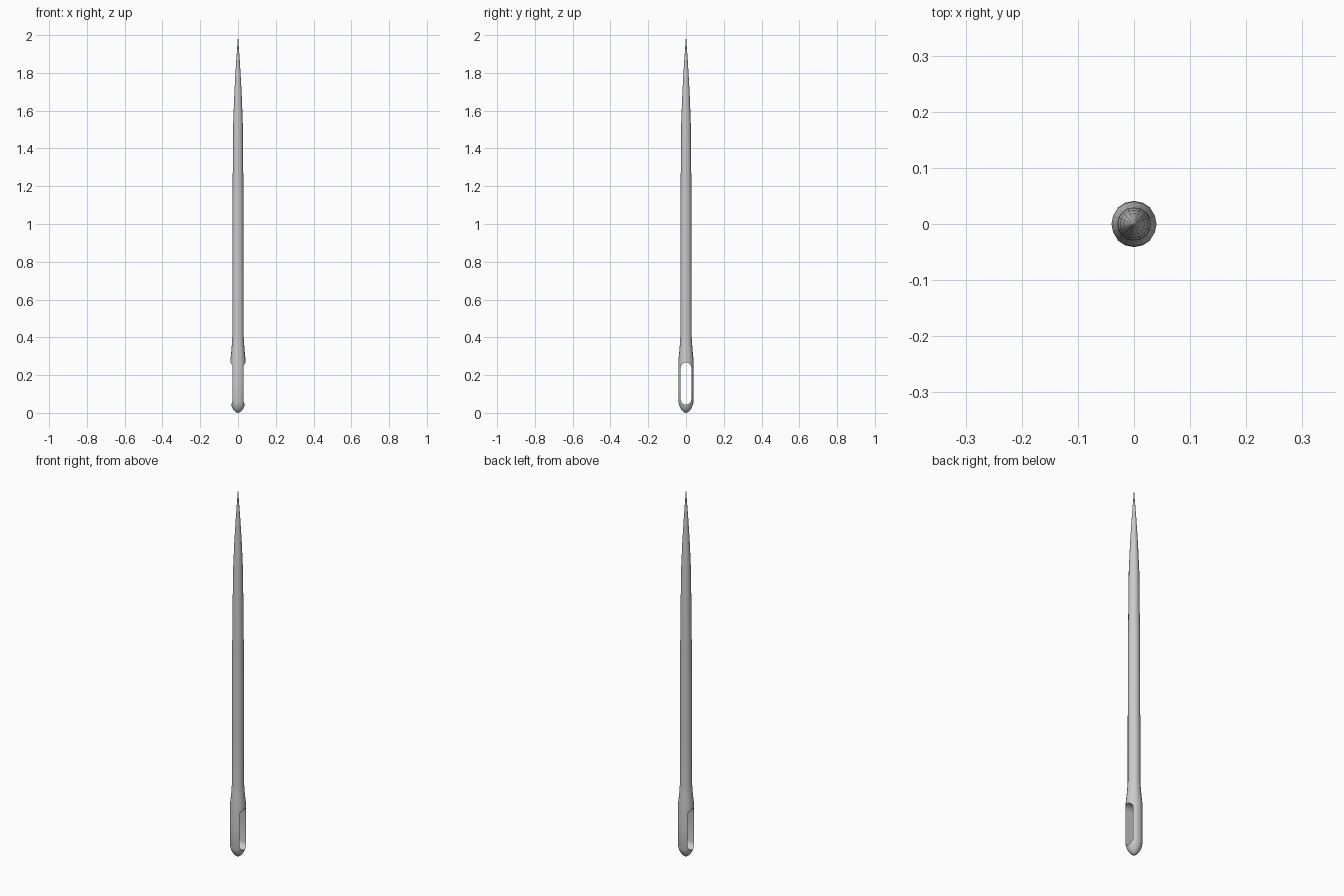
import bpy, bmesh, math

if "Cube" in bpy.data.objects:
    bpy.data.objects.remove(bpy.data.objects["Cube"])

SIDES = 16


def make_object(name, bm):
    bmesh.ops.recalc_face_normals(bm, faces=bm.faces)
    mesh = bpy.data.meshes.new(name)
    bm.to_mesh(mesh)
    bm.free()
    obj = bpy.data.objects.new(name, mesh)
    bpy.context.collection.objects.link(obj)
    return obj


# Needle shaft: turned profile (radius, height), pointed at the top
profile = [(0.012, 0.004), (0.024, 0.017), (0.034, 0.035), (0.040, 0.056),
           (0.041, 0.16), (0.040, 0.28), (0.034, 0.34), (0.030, 0.40),
           (0.030, 0.60), (0.029, 1.15), (0.025, 1.55), (0.019, 1.70),
           (0.011, 1.84), (0.004, 1.94)]
bm = bmesh.new()
rings = [[bm.verts.new((r * math.cos(2 * math.pi * i / SIDES),
                        r * math.sin(2 * math.pi * i / SIDES), z))
          for i in range(SIDES)] for r, z in profile]
bottom, tip = bm.verts.new((0, 0, 0)), bm.verts.new((0, 0, 2))
for i in range(SIDES):
    j = (i + 1) % SIDES
    for a, b in zip(rings, rings[1:]):
        bm.faces.new((a[i], a[j], b[j], b[i]))
    bm.faces.new((bottom, rings[0][j], rings[0][i]))
    bm.faces.new((tip, rings[-1][i], rings[-1][j]))
needle = make_object("needle", bm)

# Eye cutter: long rounded slot running through in x
HALF, LOW, HIGH, STEPS = 0.028, 0.071, 0.239, 8
bm = bmesh.new()
outline = []
for centre, start in ((HIGH, 0), (LOW, math.pi)):
    for k in range(STEPS + 1):
        a = start + math.pi * k / STEPS
        outline.append((HALF * math.cos(a), centre + HALF * math.sin(a)))
face = bm.faces.new([bm.verts.new((-0.1, y, z)) for y, z in outline])
ext = bmesh.ops.extrude_face_region(bm, geom=[face])
bmesh.ops.translate(bm, vec=(0.2, 0, 0),
                    verts=[g for g in ext["geom"] if isinstance(g, bmesh.types.BMVert)])
cutter = make_object("eye_cutter", bm)
cutter.hide_render = True

# Cut the eye, then drop the cutter
cut = needle.modifiers.new("eye", 'BOOLEAN')
cut.operation, cut.solver, cut.object = 'DIFFERENCE', 'EXACT', cutter
bpy.context.view_layer.objects.active = needle
needle.select_set(True)
bpy.ops.object.modifier_apply(modifier=cut.name)
bpy.data.objects.remove(cutter)
bpy.ops.object.shade_smooth_by_angle(angle=math.radians(35))
